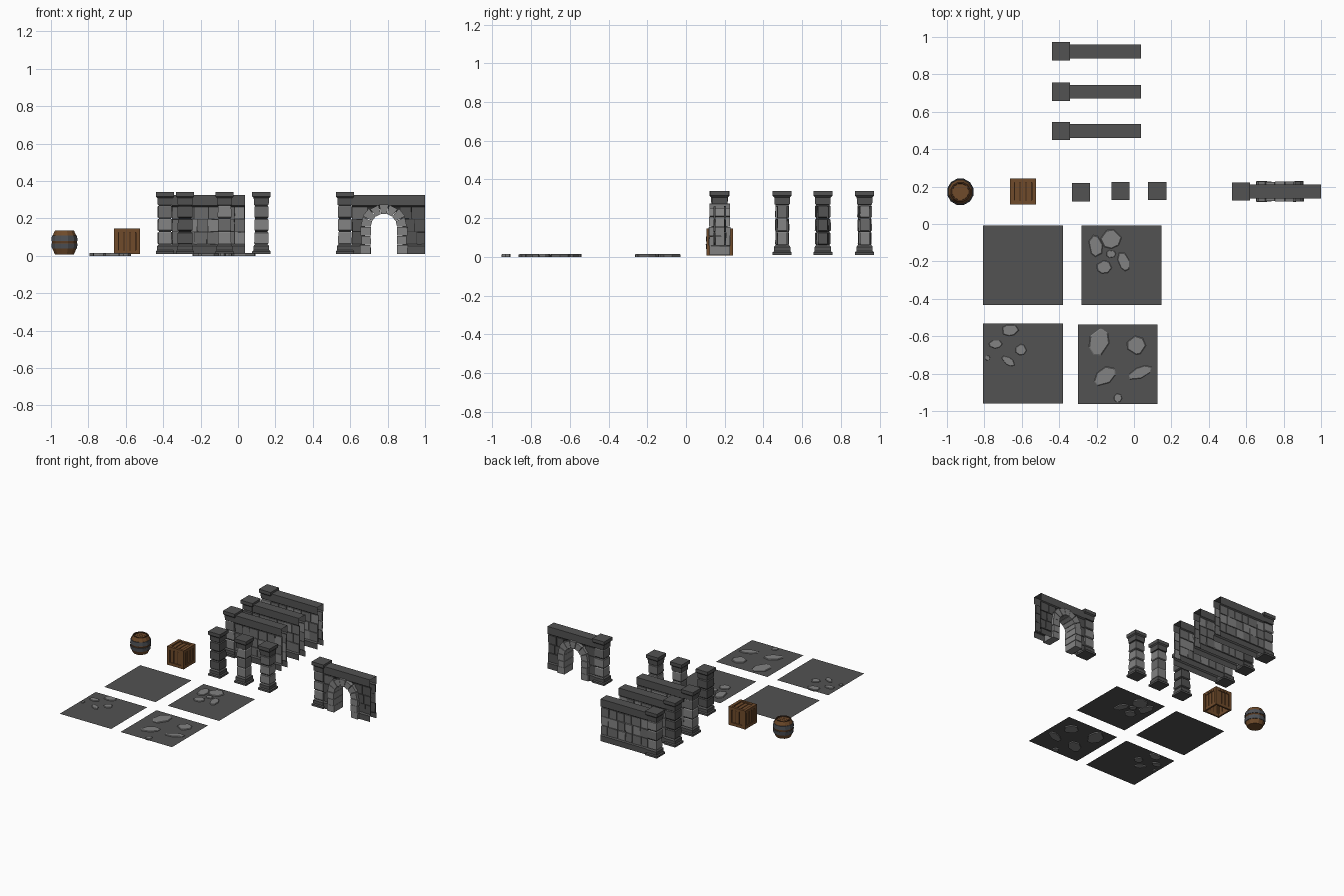
import bpy, bmesh, math, random
from mathutils import Matrix, Vector

if "Cube" in bpy.data.objects:
    bpy.data.objects.remove(bpy.data.objects["Cube"])

random.seed(4)
COLOURS = [("dark_stone", (.085, .085, .085)), ("mid_stone", (.145, .145, .145)),
           ("light_stone", (.225, .225, .225)), ("mortar", (.03, .03, .03)),
           ("wood", (.16, .07, .024)), ("dark_wood", (.055, .024, .01)),
           ("iron", (.075, .08, .09))]
DARK, MID, LIGHT, MORTAR, WOOD, DWOOD, IRON = range(7)
MATS = []
for n, c in COLOURS:
    m = bpy.data.materials.new(n)
    m.diffuse_color = (*c, 1)
    m.use_nodes = True
    m.node_tree.nodes["Principled BSDF"].inputs["Base Color"].default_value = m.diffuse_color
    MATS.append(m)


def finish(name, bm, recalc=True):
    if recalc:
        bmesh.ops.recalc_face_normals(bm, faces=bm.faces)
    me = bpy.data.meshes.new(name)
    bm.to_mesh(me)
    bm.free()
    for m in MATS:
        me.materials.append(m)
    ob = bpy.data.objects.new(name, me)
    bpy.context.collection.objects.link(ob)
    return ob


def face(bm, pts, mat):
    f = bm.faces.new([bm.verts.new(p) for p in pts])
    f.material_index = mat
    return f


def box(bm, lo, hi, mat, jitter=0, mtx=Matrix()):
    c = [(a + b) / 2 for a, b in zip(lo, hi)]
    s = [b - a for a, b in zip(lo, hi)]
    r = bmesh.ops.create_cube(bm, size=1, matrix=mtx @ Matrix.Translation(c) @ Matrix.Diagonal((*s, 1)))
    for v in r["verts"]:
        v.co += Vector([random.uniform(-jitter, jitter) for _ in range(3)])
        for f in v.link_faces:
            f.material_index = mat


def prism(bm, xz, y0, y1, mat):
    # extrude an outline in xz along y
    a = [bm.verts.new((x, y0, z)) for x, z in xz]
    b = [bm.verts.new((x, y1, z)) for x, z in xz]
    n = len(xz)
    fs = [bm.faces.new(a), bm.faces.new(b[::-1])]
    fs += [bm.faces.new((a[i], b[i], b[(i + 1) % n], a[(i + 1) % n])) for i in range(n)]
    for f in fs:
        f.material_index = mat


def strip(bm, prof, x0, x1, y, mat):
    # open sheet: yz profile swept along x
    for (ya, za), (yb, zb) in zip(prof, prof[1:]):
        face(bm, [(x0, y + ya, za), (x1, y + ya, za), (x1, y + yb, zb), (x0, y + yb, zb)], mat)


def loft(bm, cx, cy, prof, sides, caps=True):
    # prof rows: z, radius, material of the band above
    rings = []
    for z, r, _ in prof:
        rings.append([bm.verts.new((cx + r * math.cos((i + .5) * math.tau / sides),
                                    cy + r * math.sin((i + .5) * math.tau / sides), z)) for i in range(sides)])
    for k in range(len(rings) - 1):
        for i in range(sides):
            j = (i + 1) % sides
            f = bm.faces.new((rings[k][i], rings[k][j], rings[k + 1][j], rings[k + 1][i]))
            f.material_index = prof[k][2]
    if caps:
        bm.faces.new(rings[0][::-1]).material_index = prof[0][2]
        bm.faces.new(rings[-1]).material_index = prof[-1][2]


# ---- pillars: square base, three stacked blocks, neck and cap
def pillar(name, x, y, blocks):
    bm = bmesh.new()
    prof = [(.01, .049, DARK), (.024, .049, DARK), (.03, .042, DARK), (.052, .042, DARK), (.06, .036, DARK)]
    for i, mat in enumerate(blocks):
        z0, z1 = .06 + .07 * i, .13 + .07 * i
        h = (.041 if mat == DARK else .037) + random.uniform(-.0015, .0015)
        prof += [(z0 + .002, .033, mat), (z0 + .007, h, mat), (z1 - .007, h - .001, mat), (z1 - .002, .033, MORTAR)]
    prof += [(.272, .039, DARK), (.308, .041, DARK), (.316, .049, DARK), (.34, .049, DARK)]
    loft(bm, x, y, [(z, h * math.sqrt(2), m) for z, h, m in prof], 4)
    finish(name, bm)


pillar("pillar_dark", -.283, .17, [DARK, DARK, DARK])
pillar("pillar_mixed", -.072, .176, [LIGHT, MID, LIGHT])
pillar("pillar_light", .125, .176, [LIGHT, LIGHT, MID])


# ---- walls: hollow, open at the far end
TOP = [(-.026, .262), (-.037, .27), (-.037, .325), (.037, .325), (.037, .27), (.026, .262)]
BASE = [(.024, .066), (.037, .052), (.037, .01)]


def bricks(bm, x0, x1, y, z0, z1, mats):
    n = max(1, round((x1 - x0) / .06))
    for s in (-1, 1):
        cuts = [x0] + [x0 + (x1 - x0) * (i + random.uniform(-.2, .2)) / n for i in range(1, n)] + [x1]
        for a, b in zip(cuts, cuts[1:]):
            d = random.uniform(.029, .034)
            ys = sorted((y + s * .023, y + s * d))
            box(bm, (a + .002, ys[0], z0 + .002), (b - .002, ys[1], z1 - .002), random.choice(mats), .0012)


def base(bm, x0, x1, y):
    for s in (-1, 1):
        strip(bm, [(s * a, z) for a, z in BASE], x0, x1, y, DARK)


ROWS = [(.06, .128), (.128, .196), (.196, .263)]
for k, (y, blocks) in enumerate([(.497, [LIGHT, LIGHT, MID]), (.707, [DARK, DARK, DARK]), (.923, [LIGHT, MID, LIGHT])]):
    x0, x1 = -.352, .037
    pillar(f"wall_pillar_{k + 1}", -.39, y, blocks)
    bm = bmesh.new()
    strip(bm, TOP, x0, x1, y, DARK)
    base(bm, x0, x1, y)
    for s in (-1, 1):
        strip(bm, [(s * .025, .06), (s * .025, .265)], x0, x1, y, MORTAR)
    for z0, z1 in ROWS:
        bricks(bm, x0, x1, y, z0, z1, [MID, MID, LIGHT])
    finish(f"wall_{k + 1}", bm)

# ---- archway
CX, CY, CZ, RI, RO = .78, .174, .155, .07, .125
X0, X1 = .61, 1.0
pillar("arch_pillar", .572, CY, [LIGHT, LIGHT, MID])
bm = bmesh.new()
strip(bm, TOP, X0, X1, CY, DARK)
for a, b in ((X0, CX - .1), (CX + .1, X1)):
    base(bm, a, b, CY)
arc = [(CX + .1 * math.cos(math.pi * i / 10), CZ + .1 * math.sin(math.pi * i / 10)) for i in range(11)]
for s in (-1, 1):
    outline = [(X1, .05), (X1, .265), (X0, .265), (X0, .05), (CX - .1, .05)] + arc[::-1] + [(CX + .1, .05)]
    face(bm, [(x, CY + s * .025, z) for x, z in outline], MORTAR)
for (z0, z1), gap in zip(ROWS, (.115, .115, .088)):
    bricks(bm, X0, CX - gap, CY, z0, z1, [DARK, DARK, MID])
    bricks(bm, CX + gap, X1, CY, z0, z1, [DARK])
finish("arch_wall", bm)

bm = bmesh.new()
N = 7
for i in range(N):
    a, b = math.pi * i / N + .015, math.pi * (i + 1) / N - .015
    ro = RO + random.uniform(-.006, .003)
    d = random.uniform(.05, .056)
    pts = [(CX + r * math.cos(t), CZ + r * math.sin(t)) for r, t in ((RI, a), (ro, a), (ro, b), (RI, b))]
    prism(bm, pts, CY - d, CY + d, LIGHT)
for s in (-1, 1):
    for z0, z1, ro in ((.01, .058, .127), (.06, .106, .12), (.108, .154, .125)):
        xs = sorted((CX + s * RI, CX + s * ro))
        d = random.uniform(.052, .057)
        box(bm, (xs[0], CY - d, z0), (xs[1], CY + d, z1), LIGHT, .001)
finish("arch_stones", bm)


# ---- floor tiles with loose paving stones (cx, cy, rx, ry, angle)
TILES = [("plain", -.593, -.22, []),
         ("clustered", -.067, -.22, [(-.123, -.08, .058, .052, .3), (-.205, -.118, .038, .06, .2),
          (-.16, -.23, .042, .036, 0), (-.123, -.16, .026, .022, 0), (-.055, -.2, .03, .055, .35)]),
         ("pebbled", -.593, -.746, [(-.663, -.567, .048, .031, .1), (-.74, -.642, .037, .023, .1),
          (-.605, -.672, .032, .03, 0), (-.672, -.733, .042, .02, -.6), (-.783, -.716, .013, .014, 0)]),
         ("large_stoned", -.087, -.749, [(-.187, -.631, .055, .076, -.2), (.012, -.648, .052, .051, 0),
          (-.155, -.813, .068, .043, .7), (.033, -.795, .07, .03, .4), (-.086, -.93, .022, .025, 0)])]
for name, x, y, stones in TILES:
    bm = bmesh.new()
    h = .213
    face(bm, [(x - h, y - h, .008), (x + h, y - h, .008), (x + h, y + h, .008), (x - h, y + h, .008)], DARK)
    finish(f"floor_{name}", bm, False)
    if not stones:
        continue
    bm = bmesh.new()
    for cx, cy, rx, ry, ang in stones:
        n = 7
        rings = [[], [], []]
        for i in range(n):
            t = math.tau * (i + random.uniform(-.25, .25)) / n
            u, v = rx * math.cos(t), ry * math.sin(t)
            px, py = u * math.cos(ang) - v * math.sin(ang), u * math.sin(ang) + v * math.cos(ang)
            for ring, z, s in zip(rings, (0, .011, .014), (1, 1, .92)):
                ring.append(bm.verts.new((cx + px * s, cy + py * s, z)))
        bm.faces.new(rings[0][::-1])
        bm.faces.new(rings[2])
        for a, b in zip(rings, rings[1:]):
            for i in range(n):
                bm.faces.new((a[i], a[(i + 1) % n], b[(i + 1) % n], b[i]))
    for f in bm.faces:
        f.material_index = LIGHT
    finish(f"paving_{name}", bm)

# ---- barrel: staves, recessed lid and two iron hoops
bm = bmesh.new()
loft(bm, -.928, .172, [(.008, .053, WOOD), (.038, .066, WOOD), (.07, .069, DWOOD), (.076, .069, WOOD),
                       (.106, .066, WOOD), (.135, .053, DWOOD), (.135, .045, DWOOD), (.128, .044, WOOD)], 12)
finish("barrel_body", bm)
bm = bmesh.new()
for prof in ([(.038, .064), (.038, .0695), (.066, .0725), (.066, .068)],
             [(.08, .068), (.08, .0725), (.108, .0695), (.108, .064)]):
    loft(bm, -.928, .172, [(z, r, IRON) for z, r in prof], 12, False)
finish("barrel_hoops", bm)
bm = bmesh.new()
for i in (-1, 0, 1):
    box(bm, (-.928 - .034, .172 + i * .022 - .01, .126), (-.928 + .034, .172 + i * .022 + .01, .1305), WOOD)
finish("barrel_lid_boards", bm)

# ---- crate: open underneath, framed planks on five sides
bm = bmesh.new()
centre = Matrix.Translation((-.593, .174, .0775))
H, T = .069, .011
turns = [Matrix()] + [Matrix.Rotation(i * math.pi / 2, 4, 'Z') @ Matrix.Rotation(math.pi / 2, 4, 'X') for i in range(4)]
for t in turns:
    m = centre @ t
    face(bm, [m @ Vector((a * .06, b * .06, .059)) for a, b in ((-1, -1), (1, -1), (1, 1), (-1, 1))], DWOOD)
    for s in (-1, 1):
        c = s * (H - T)
        box(bm, (c - T, -H, .056), (c + T, H, H), WOOD, 0, m)
        box(bm, (-H + 2 * T, c - T, .056), (H - 2 * T, c + T, H - .001), WOOD, 0, m)
    for i in (-1, 0, 1):
        w = .031
        box(bm, (i * w - .0125, -.048, .057), (i * w + .0125, .048, .063), WOOD, 0, m)
finish("crate", bm)
